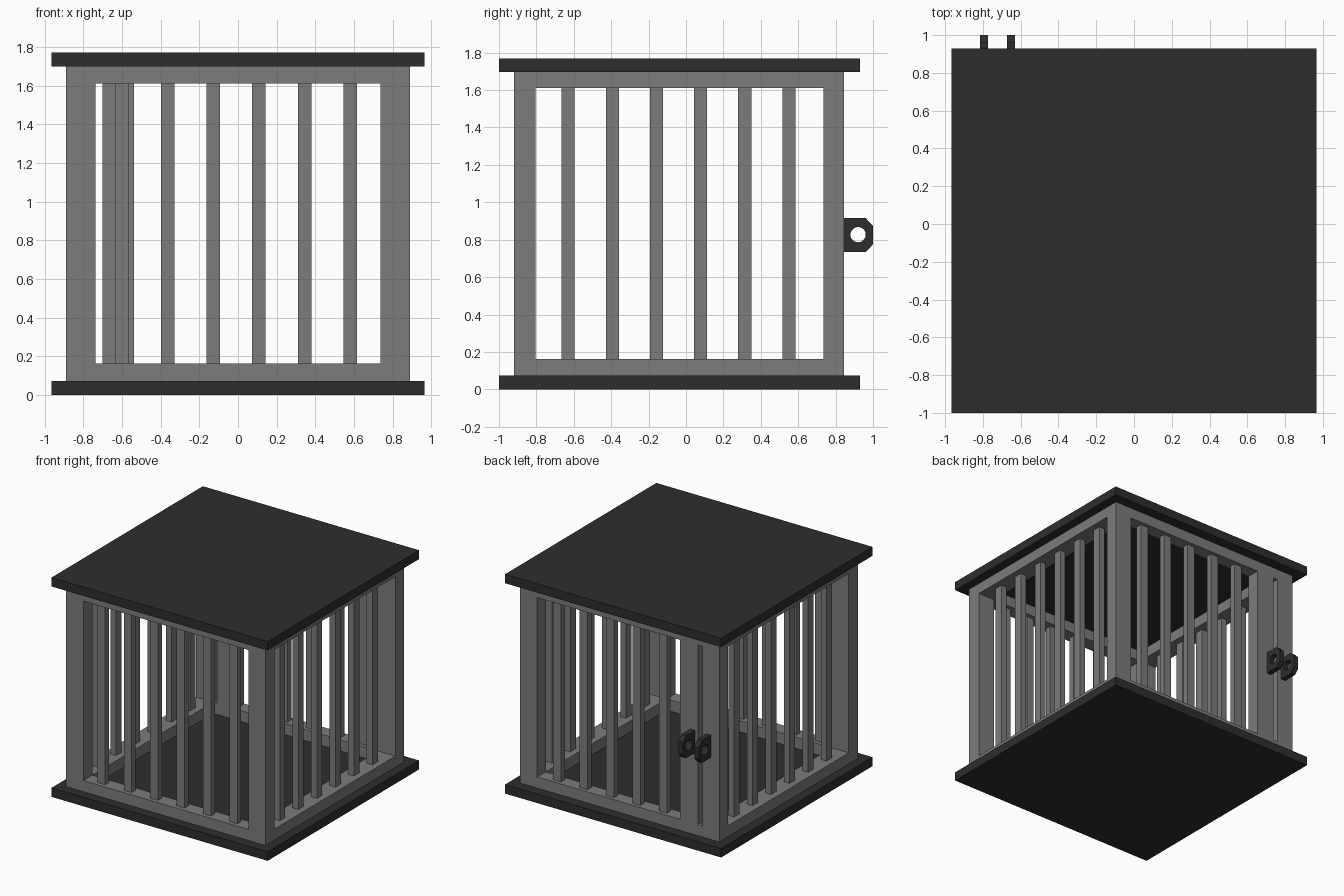
import bpy, math

if "Cube" in bpy.data.objects:
    bpy.data.objects.remove(bpy.data.objects["Cube"])


def material(name, value):
    m = bpy.data.materials.new(name)
    m.diffuse_color = (value, value, value, 1)
    m.use_nodes = True
    m.node_tree.nodes["Principled BSDF"].inputs["Base Color"].default_value = m.diffuse_color
    return m


BLACK = material("black_iron", 0.027)
GREY = material("grey_iron", 0.2)


def box(name, x, y, z, mat):
    """Box from (min, max) ranges on each axis."""
    v = [(a, b, c) for a in x for b in y for c in z]
    f = [(0, 1, 3, 2), (4, 6, 7, 5), (0, 4, 5, 1), (2, 3, 7, 6), (0, 2, 6, 4), (1, 5, 7, 3)]
    me = bpy.data.meshes.new(name)
    me.from_pydata(v, [], f)
    me.materials.append(mat)
    ob = bpy.data.objects.new(name, me)
    bpy.context.collection.objects.link(ob)
    return ob


# Floor and roof slabs
box("floor", (-0.965, 0.965), (-1, 0.93), (0, 0.073), BLACK)
box("roof", (-0.965, 0.965), (-1, 0.93), (1.698, 1.77), BLACK)

# Frame ranges
XS = [(-0.89, -0.737), (0.737, 0.89)]
YS = [(-0.92, -0.804), (0.735, 0.845)]
Z0, Z1 = 0.073, 1.698
RAILS = [("lower", (Z0, 0.162)), ("upper", (1.61, Z1))]
BAR_Z = (0.16, 1.612)

# Corner posts
for x in XS:
    for y in YS:
        box("corner_post", x, y, (Z0, Z1), GREY)

# Rails between the posts
for label, z in RAILS:
    for y in YS:
        box(label + "_rail", (-0.737, 0.737), y, z, GREY)
    for x in XS:
        box(label + "_side_rail", x, (-0.804, 0.735), z, GREY)

# Bars: six on the front and sides, five on the back beside the door stile
H, T = 0.035, 0.025
for i in range(6):
    cx = -0.60 + 0.236 * i
    cy = -0.63 + 0.236 * i
    for side, y in zip(("front", "back"), YS):
        if side == "back" and i == 0:
            continue
        m = sum(y) / 2
        box(side + "_bar", (cx - H, cx + H), (m - T, m + T), BAR_Z, GREY)
    for x in XS:
        m = sum(x) / 2
        box("side_bar", (m - T, m + T), (cy - H, cy + H), BAR_Z, GREY)

# Wide door stile at the back
box("door_stile", (-0.70, -0.537), YS[1], BAR_Z, GREY)


# Padlock lugs with a round hole
def lug(cx):
    cu = bpy.data.curves.new("lock_lug", 'CURVE')
    cu.dimensions = '2D'
    cu.fill_mode = 'BOTH'
    cu.extrude = 0.021
    outer = [(0.844, 0.735), (0.962, 0.735), (1.0, 0.775), (1.0, 0.875),
             (0.96, 0.916), (0.844, 0.916)]
    hole = [(0.92 + 0.041 * math.cos(a * math.tau / 20), 0.827 + 0.041 * math.sin(a * math.tau / 20))
            for a in range(20)]
    for pts in (outer, hole):
        s = cu.splines.new('POLY')
        s.points.add(len(pts) - 1)
        for p, q in zip(s.points, pts):
            p.co = (q[0], q[1], 0, 1)
        s.use_cyclic_u = True
    tmp = bpy.data.objects.new("lug_curve", cu)
    bpy.context.collection.objects.link(tmp)
    bpy.context.view_layer.update()
    me = bpy.data.meshes.new_from_object(tmp.evaluated_get(bpy.context.evaluated_depsgraph_get()))
    bpy.data.objects.remove(tmp)
    me.materials.clear()
    me.materials.append(BLACK)
    for p in me.polygons:
        p.use_smooth = False
    ob = bpy.data.objects.new("lock_lug", me)
    ob.rotation_euler = (math.pi / 2, 0, math.pi / 2)
    ob.location.x = cx
    bpy.context.collection.objects.link(ob)


lug(-0.795)
lug(-0.652)
